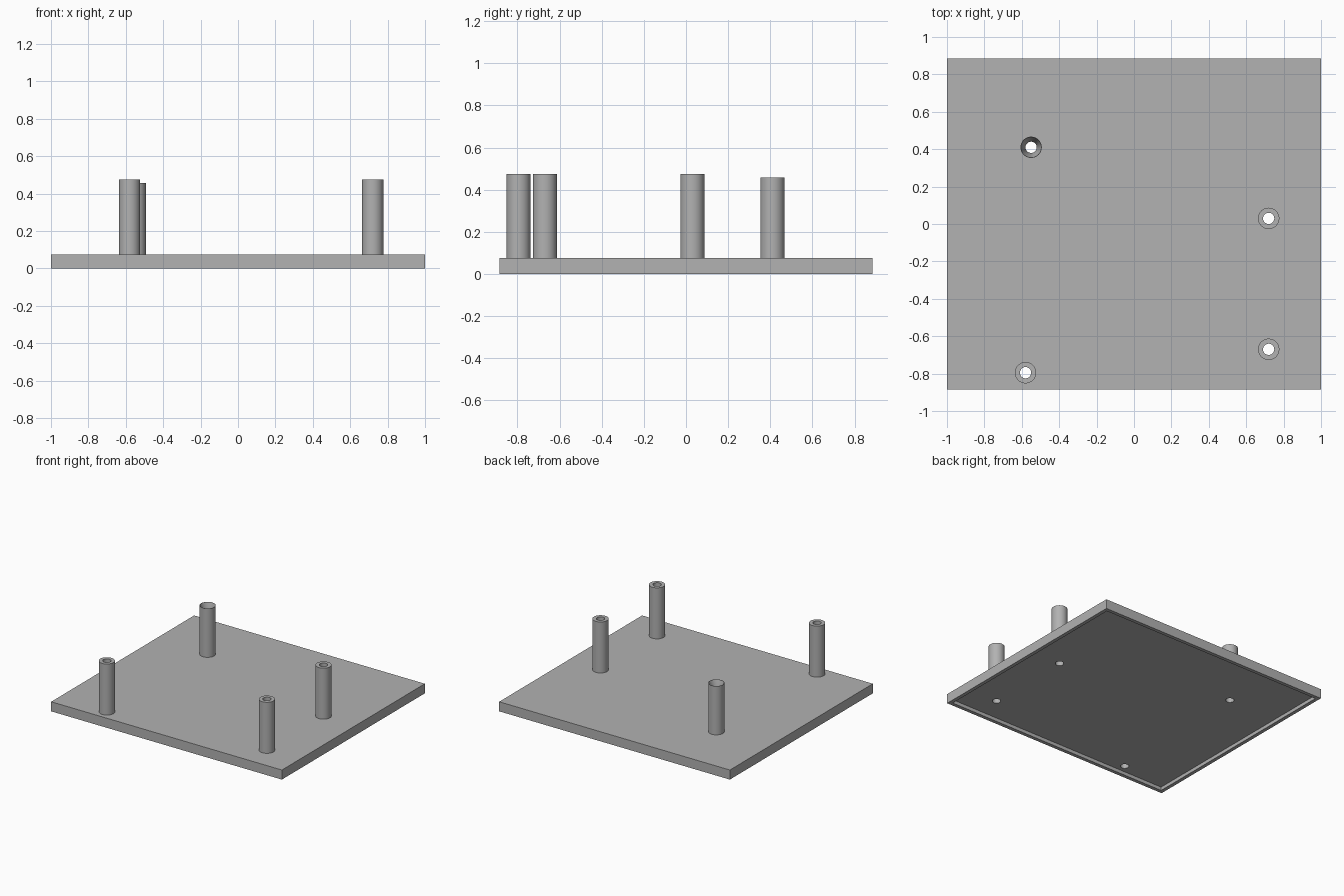
import bpy
import bmesh
from math import cos, sin, tau, radians

cube = bpy.data.objects.get("Cube")
if cube:
    bpy.data.objects.remove(cube, do_unlink=True)

WIDTH, DEPTH, THICK = 2.0, 1.77, 0.075
RIM, RECESS = 0.04, 0.027
OUTER, BORE = 0.057, 0.03
SIDES = 48
TOP, SUNK_TOP = 0.475, 0.457

grey = bpy.data.materials.new("plain grey")
grey.use_nodes = True
colour = (0.445, 0.445, 0.445, 1)
grey.diffuse_color = colour
grey.node_tree.nodes["Principled BSDF"].inputs["Base Color"].default_value = colour


def add_object(name, bm):
    bmesh.ops.recalc_face_normals(bm, faces=bm.faces)
    mesh = bpy.data.meshes.new(name)
    bm.to_mesh(mesh)
    bm.free()
    obj = bpy.data.objects.new(name, mesh)
    mesh.materials.append(grey)
    bpy.context.collection.objects.link(obj)
    return obj


def activate(obj):
    bpy.ops.object.select_all(action="DESELECT")
    obj.select_set(True)
    bpy.context.view_layer.objects.active = obj


def lathe(name, x, y, profile):
    """Spin a closed (radius, height) profile into a hollow post."""
    bm = bmesh.new()
    rings = [[bm.verts.new((x + r * cos(tau * i / SIDES), y + r * sin(tau * i / SIDES), z))
              for i in range(SIDES)] for r, z in profile]
    for a, b in zip(rings, rings[1:] + rings[:1]):
        for i in range(SIDES):
            j = (i + 1) % SIDES
            bm.faces.new((a[i], a[j], b[j], b[i]))
    obj = add_object(name, bm)
    activate(obj)
    bpy.ops.object.shade_smooth_by_angle(angle=radians(30))
    return obj


# Base plate with a shallow recess underneath
bm = bmesh.new()
bmesh.ops.create_cube(bm, size=1)
for v in bm.verts:
    v.co = (v.co.x * WIDTH, v.co.y * DEPTH, (v.co.z + 0.5) * THICK)
bottom = min(bm.faces, key=lambda f: f.calc_center_median().z)
bmesh.ops.inset_region(bm, faces=[bottom], thickness=RIM)
floor = bmesh.ops.extrude_discrete_faces(bm, faces=[bottom])["faces"][0]
for v in floor.verts:
    v.co.z = RECESS
plate = add_object("base_plate", bm)

# Posts: three flat topped, one with a countersunk mouth
flat = [(BORE, THICK), (OUTER, THICK), (OUTER, TOP), (BORE, TOP)]
sunk = [(BORE, THICK), (OUTER, THICK), (OUTER, SUNK_TOP),
        (OUTER - 0.002, SUNK_TOP), (BORE, SUNK_TOP - 0.08)]
posts = {
    "front_right_post": (-0.58, -0.795, flat),
    "front_left_post": (0.72, -0.67, flat),
    "middle_left_post": (0.72, 0.03, flat),
    "back_right_post": (-0.55, 0.41, sunk),
}
for name, (x, y, profile) in posts.items():
    lathe(name, x, y, profile)

    # Bore continued through the plate
    bm = bmesh.new()
    bmesh.ops.create_cone(bm, cap_ends=True, segments=SIDES, radius1=BORE,
                          radius2=BORE, depth=0.4)
    bmesh.ops.translate(bm, verts=bm.verts, vec=(x, y, 0))
    cutter = add_object("bore_cutter", bm)
    cutter.hide_render = True
    cut = plate.modifiers.new("bore", "BOOLEAN")
    cut.operation = "DIFFERENCE"
    cut.solver = "EXACT"
    cut.object = cutter
    activate(plate)
    bpy.ops.object.modifier_apply(modifier=cut.name)
    bpy.data.objects.remove(cutter, do_unlink=True)

activate(plate)
bpy.ops.object.shade_smooth_by_angle(angle=radians(30))
